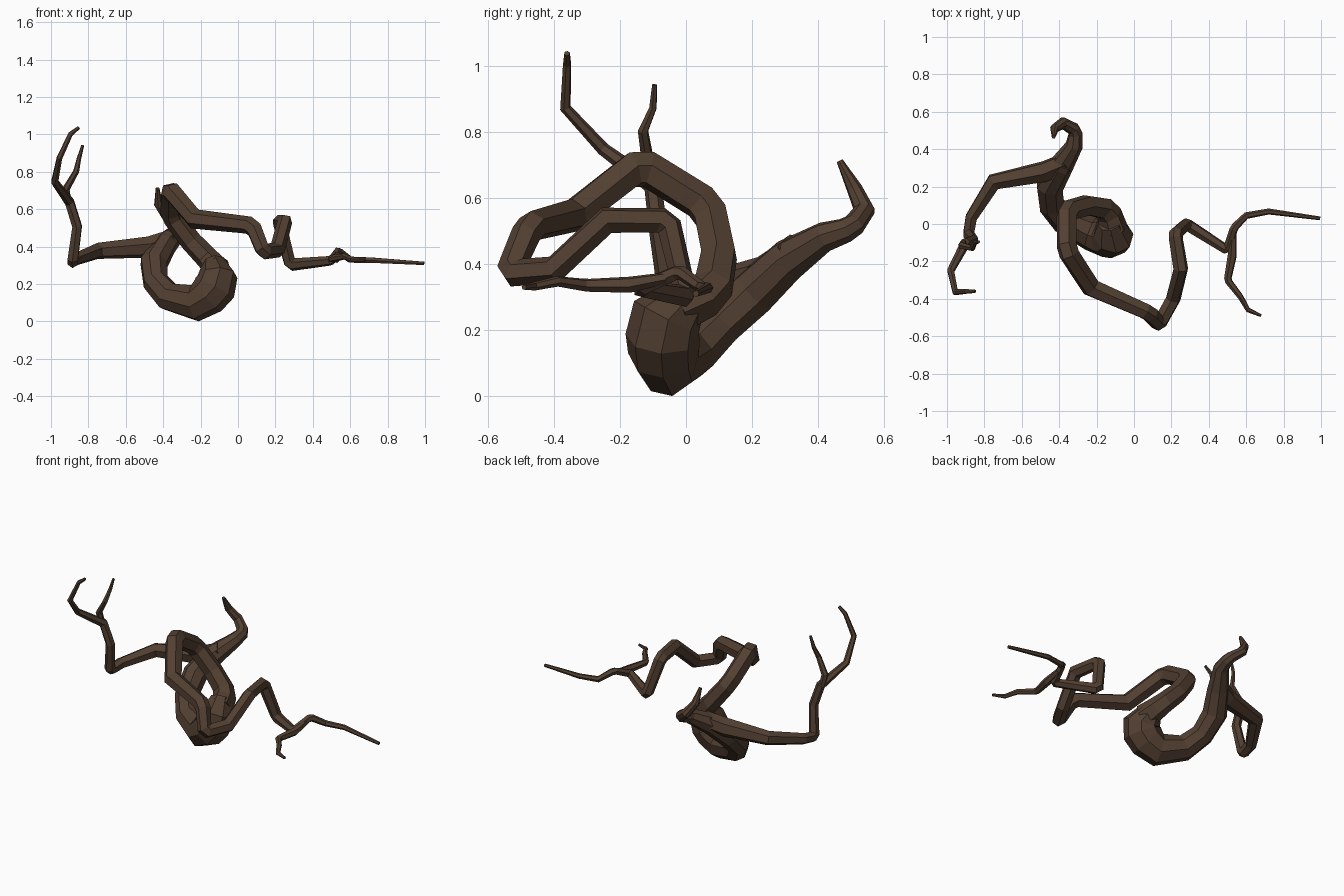
import bpy, bmesh, math
from mathutils import Vector

bark = bpy.data.materials.new("dark brown bark")
bark.diffuse_color = (0.085, 0.050, 0.031, 1)


def soften(pts):
    """Split each sharp corner into two points, so the bend is chamfered."""
    V = [Vector(p) for p in pts]
    out = [V[0]]
    for p, c, q in zip(V, V[1:], V[2:]):
        a, b = c - p, q - c
        if a.xyz.angle(b.xyz) > math.radians(48):
            for d in (-a, b):
                f = min(0.3, 0.55 * c.w / d.xyz.length)
                out.append(c + d * f)
        else:
            out.append(c)
    return out + [V[-1]]


def limb(name, pts, sides=6):
    """Faceted tapering tube through (x, y, z, radius) points."""
    pts = soften(pts)
    P = [p.xyz for p in pts]
    n = len(P)
    bm = bmesh.new()
    rings, u, prev = [], None, None
    for i in range(n):
        a = (P[i] - P[max(i - 1, 0)]).normalized()
        b = (P[min(i + 1, n - 1)] - P[i]).normalized()
        t = (a + b).normalized()
        # carry the ring direction along the path without twisting
        u = t.orthogonal().normalized() if u is None else prev.rotation_difference(t) @ u
        u = (u - t * u.dot(t)).normalized()
        prev = t
        v = t.cross(u)
        # widen along the bend so the thickness stays constant
        k = b - a
        stretch = 1.0
        if 0 < i < n - 1 and k.length > 1e-4:
            k.normalize()
            stretch = min(1 / max(a.dot(t), 0.1), 1.2)
        ring = []
        for s in range(sides):
            ang = 2 * math.pi * s / sides
            d = (u * math.cos(ang) + v * math.sin(ang)) * pts[i].w
            if stretch > 1:
                d += k * d.dot(k) * (stretch - 1)
            ring.append(bm.verts.new(P[i] + d))
        rings.append(ring)
    for r0, r1 in zip(rings, rings[1:]):
        for s in range(sides):
            q = (s + 1) % sides
            bm.faces.new((r0[s], r0[q], r1[q], r1[s]))
    bm.faces.new(rings[0])
    bm.faces.new(rings[-1])
    bmesh.ops.recalc_face_normals(bm, faces=bm.faces)
    me = bpy.data.meshes.new(name)
    bm.to_mesh(me)
    bm.free()
    me.materials.append(bark)
    ob = bpy.data.objects.new(name, me)
    bpy.context.collection.objects.link(ob)
    return ob


# thick curled trunk, ending in the hooked rear tip
limb("trunk", [
    (-0.13, 0.01, 0.30, 0.065), (-0.11, -0.06, 0.23, 0.105), (-0.13, -0.075, 0.15, 0.115),
    (-0.23, -0.05, 0.09, 0.093), (-0.37, 0.02, 0.125, 0.076), (-0.44, 0.10, 0.205, 0.069),
    (-0.45, 0.205, 0.305, 0.074), (-0.39, 0.31, 0.405, 0.066), (-0.32, 0.42, 0.475, 0.046),
    (-0.31, 0.50, 0.50, 0.036), (-0.38, 0.54, 0.555, 0.030), (-0.425, 0.51, 0.62, 0.024),
    (-0.43, 0.465, 0.705, 0.010)], 8)

# long looping branch to the right
limb("right_branch", [
    (-0.11, -0.03, 0.26, 0.08), (-0.14, 0.08, 0.305, 0.063), (-0.25, 0.10, 0.42, 0.058),
    (-0.36, 0.07, 0.565, 0.056), (-0.36, -0.14, 0.695, 0.055), (-0.23, -0.34, 0.54, 0.052),
    (0.08, -0.475, 0.505, 0.046), (0.135, -0.535, 0.365, 0.041), (0.21, -0.40, 0.375, 0.041),
    (0.25, -0.24, 0.525, 0.040), (0.22, -0.055, 0.525, 0.038), (0.28, -0.00, 0.295, 0.034),
    (0.50, -0.14, 0.318, 0.026), (0.535, -0.02, 0.37, 0.022), (0.60, 0.045, 0.323, 0.018),
    (0.72, 0.067, 0.32, 0.016), (0.995, 0.03, 0.303, 0.010)])
limb("right_front_twig", [
    (0.53, -0.06, 0.35, 0.018), (0.525, -0.17, 0.33, 0.025), (0.50, -0.30, 0.328, 0.020),
    (0.57, -0.39, 0.34, 0.016), (0.61, -0.46, 0.325, 0.013), (0.68, -0.49, 0.322, 0.008)])

# left branch with two upright twigs
limb("left_branch", [
    (-0.36, 0.33, 0.43, 0.055), (-0.48, 0.28, 0.39, 0.058), (-0.75, 0.225, 0.37, 0.044),
    (-0.87, 0.035, 0.325, 0.035), (-0.885, -0.055, 0.31, 0.032), (-0.86, -0.085, 0.50, 0.028),
    (-0.90, -0.10, 0.63, 0.027), (-0.98, -0.25, 0.74, 0.020), (-0.955, -0.365, 0.865, 0.016),
    (-0.895, -0.36, 0.995, 0.013), (-0.85, -0.36, 1.03, 0.009)])
limb("left_twig", [
    (-0.91, -0.10, 0.63, 0.020), (-0.92, -0.115, 0.70, 0.020), (-0.865, -0.13, 0.795, 0.016),
    (-0.85, -0.10, 0.865, 0.012), (-0.83, -0.095, 0.935, 0.008)])

# settle the whole model on the ground
obs = [o for o in bpy.data.objects if o.type == 'MESH']
low = min(v.co.z for o in obs for v in o.data.vertices)
for o in obs:
    o.location.z -= low
